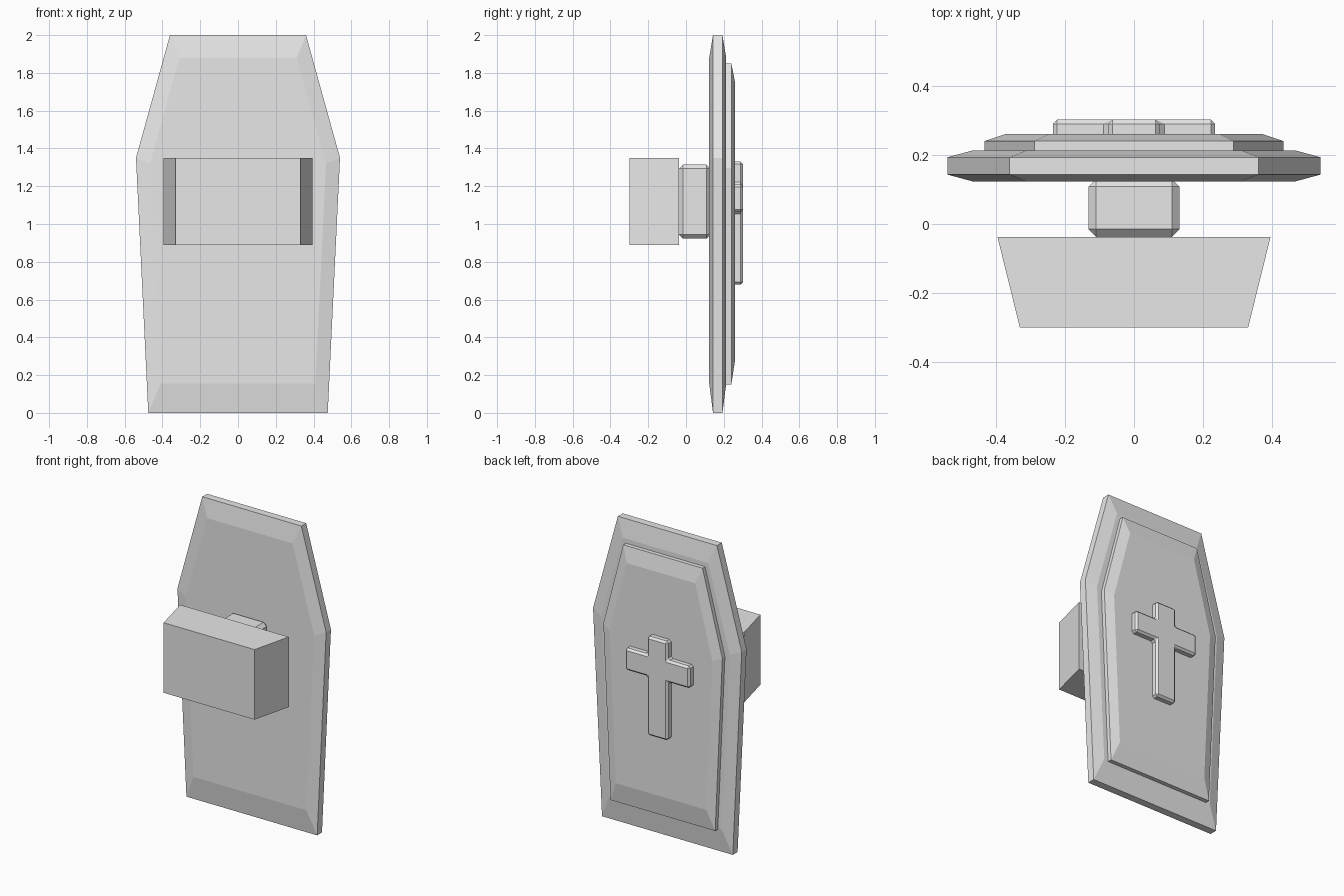
import bpy, bmesh

cube = bpy.data.objects.get("Cube")
if cube:
    bpy.data.objects.remove(cube, do_unlink=True)

grey = bpy.data.materials.new("plain_grey")
grey.use_nodes = True
grey.diffuse_color = (0.8, 0.8, 0.8, 1)
grey.node_tree.nodes["Principled BSDF"].inputs["Base Color"].default_value = (0.8, 0.8, 0.8, 1)


def loft(name, rings, bevel=0):
    """Skin matching (outline, y) rings from front to back, with capped ends."""
    bm = bmesh.new()
    loops = [[bm.verts.new((x, y, z)) for x, z in outline] for outline, y in rings]
    for a, b in zip(loops, loops[1:]):
        for i in range(len(a)):
            j = (i + 1) % len(a)
            bm.faces.new((a[i], a[j], b[j], b[i]))
    bm.faces.new(loops[0])
    bm.faces.new(loops[-1])
    bmesh.ops.recalc_face_normals(bm, faces=bm.faces)
    mesh = bpy.data.meshes.new(name)
    bm.to_mesh(mesh)
    bm.free()
    mesh.materials.append(grey)
    obj = bpy.data.objects.new(name, mesh)
    bpy.context.collection.objects.link(obj)
    if bevel:
        mod = obj.modifiers.new("chamfer", 'BEVEL')
        mod.width = bevel
        mod.segments = 1
        mod.limit_method = 'ANGLE'
    return obj


def mirrored(half):
    """Complete a right-hand outline with its mirror image."""
    return half + [(-x, z) for x, z in reversed(half)]


def scaled(outline, sx, sz, centre):
    return [(x * sx, centre + (z - centre) * sz) for x, z in outline]


def rect(w, low, high):
    return mirrored([(w, low), (w, high)])


# Coffin-shaped board, chamfered on both sides
board = mirrored([(0.475, 0), (0.54, 1.35), (0.36, 2)])
board_inset = scaled(board, 0.8625, 0.8625, 1.127)
loft("coffin_board", [(board_inset, 0.123), (board, 0.143), (board, 0.193), (board_inset, 0.213)])

# Raised lid panel on the back
panel = scaled(board, 0.8, 0.85, 1.0)
panel_inset = scaled(panel, 0.8625, 0.8625, 1.11)
loft("lid_panel", [(panel, 0.205), (panel, 0.24), (panel_inset, 0.26)])

# Cross on the lid
cross = mirrored([(0.075, 0.68), (0.075, 1.065), (0.235, 1.065),
                  (0.235, 1.21), (0.075, 1.21), (0.075, 1.33)])
loft("cross", [(cross, 0.245), (cross, 0.302)], bevel=0.013)

# Connecting neck and tapered grip block on the front
neck = rect(0.132, 0.922, 1.315)
loft("neck", [(neck, -0.037), (neck, 0.13)], bevel=0.022)
loft("grip_block", [(rect(0.33, 0.89, 1.35), -0.3), (rect(0.395, 0.89, 1.35), -0.037)])
